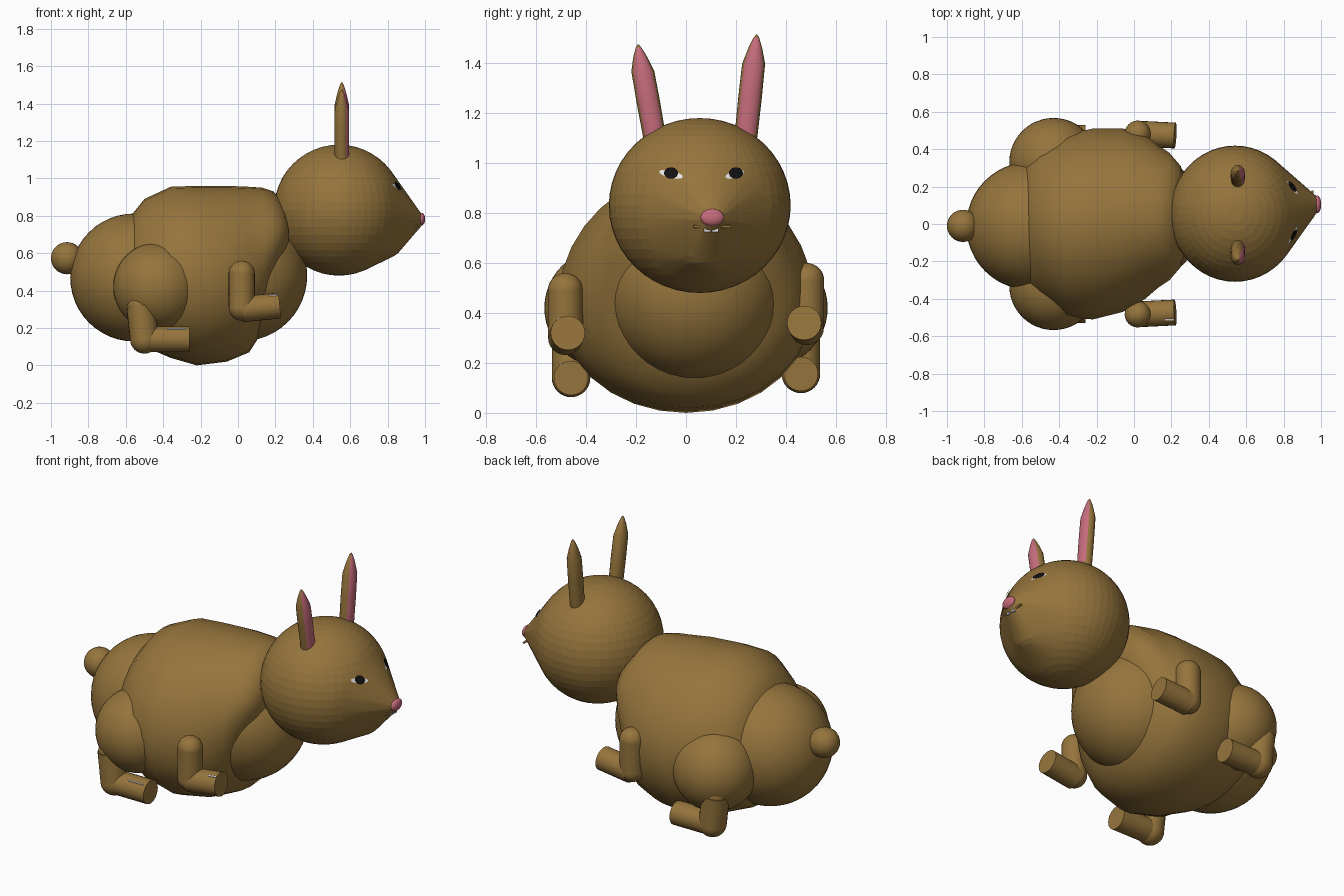
import bpy, bmesh, math
from mathutils import Vector, Matrix
from mathutils.bvhtree import BVHTree

cube = bpy.data.objects.get("Cube")
if cube:
    bpy.data.objects.remove(cube, do_unlink=True)


def material(name, rgb):
    m = bpy.data.materials.new(name)
    m.use_nodes = True
    m.diffuse_color = (*rgb, 1)
    m.node_tree.nodes["Principled BSDF"].inputs["Base Color"].default_value = (*rgb, 1)
    return m


FUR = material("brown_fur", (0.30, 0.175, 0.045))
PINK = material("pink", (0.56, 0.15, 0.20))
WHITE = material("white", (0.8, 0.8, 0.8))
BLACK = material("black", (0.006, 0.006, 0.006))


def finish(bm, name, *mats, angle=50):
    bmesh.ops.recalc_face_normals(bm, faces=bm.faces)
    mesh = bpy.data.meshes.new(name)
    bm.to_mesh(mesh)
    bm.free()
    obj = bpy.data.objects.new(name, mesh)
    bpy.context.collection.objects.link(obj)
    for m in mats:
        mesh.materials.append(m)
    bpy.ops.object.select_all(action="DESELECT")
    obj.select_set(True)
    bpy.context.view_layer.objects.active = obj
    bpy.ops.object.shade_smooth_by_angle(angle=math.radians(angle))
    return obj


def add_ball(bm, centre, radii, seg=32):
    mat = Matrix.Translation(centre) @ Matrix.Diagonal((*radii, 1))
    bmesh.ops.create_uvsphere(bm, u_segments=seg, v_segments=seg // 2, radius=1, matrix=mat)


def ball(name, centre, radii, mat=FUR, seg=32):
    if isinstance(radii, float):
        radii = (radii,) * 3
    bm = bmesh.new()
    add_ball(bm, centre, radii, seg)
    return finish(bm, name, mat)


def rod(name, a, b, r, mat=FUR):
    a, b = Vector(a), Vector(b)
    d = b - a
    bm = bmesh.new()
    m = Matrix.Translation((a + b) / 2) @ d.to_track_quat("Z", "Y").to_matrix().to_4x4()
    bmesh.ops.create_cone(bm, cap_ends=True, segments=24, radius1=r, radius2=r,
                          depth=d.length, matrix=m)
    return finish(bm, name, mat)


def loft(rings):
    """Skin a list of equally long point rings and close both ends."""
    bm = bmesh.new()
    loops = [[bm.verts.new(p) for p in ring] for ring in rings]
    n = len(loops[0])
    for lo, hi in zip(loops, loops[1:]):
        for i in range(n):
            bm.faces.new((lo[i], lo[(i + 1) % n], hi[(i + 1) % n], hi[i]))
    bm.faces.new(loops[0])
    bm.faces.new(loops[-1])
    return bm


def turn(n):
    return [(math.cos(t), math.sin(t)) for t in (math.tau * i / n for i in range(n))]


# Trunk: oval sections along x as (x, centre y, half width, low z, high z)
sections = [(-0.60, 0, 0.27, 0.22, 0.70), (-0.58, 0, 0.34, 0.15, 0.79),
            (-0.50, 0, 0.40, 0.10, 0.89), (-0.36, -0.01, 0.49, 0.04, 0.955),
            (-0.22, 0, 0.51, 0.0, 0.96), (-0.06, 0.02, 0.49, 0.02, 0.96),
            (0.06, 0.04, 0.44, 0.07, 0.955), (0.13, 0.04, 0.38, 0.18, 0.95),
            (0.19, 0.04, 0.34, 0.38, 0.93), (0.25, 0.04, 0.27, 0.55, 0.86),
            (0.27, 0.04, 0.20, 0.62, 0.80)]
finish(loft([[(x, cy + w * c * (1 - 0.07 * s), (lo + hi) / 2 + (hi - lo) / 2 * s)
              for c, s in turn(32)] for x, cy, w, lo, hi in sections]), "trunk", FUR)

# Rump, chest and tail
ball("rump", (-0.555, -0.01, 0.47), 0.342, seg=48)
ball("chest", (0.02, 0.035, 0.48), 0.35, seg=48)
ball("tail", (-0.914, -0.01, 0.573), 0.086)

# Head: skull, chin and snout tip wrapped in one skin
bm = bmesh.new()
add_ball(bm, (0.54, 0.055, 0.83), (0.348, 0.364, 0.35), 48)
add_ball(bm, (0.78, 0.07, 0.68), (0.11, 0.13, 0.11), 24)
add_ball(bm, (0.975, 0.105, 0.777), (0.02, 0.04, 0.03), 16)
hull = bmesh.ops.convex_hull(bm, input=bm.verts)
bmesh.ops.delete(bm, geom=[g for g in set(hull["geom_interior"] + hull["geom_unused"])
                           if isinstance(g, bmesh.types.BMVert)], context="VERTS")
skin = BVHTree.FromBMesh(bm)
finish(bm, "head", FUR)

# Nose, mouth and two front teeth
ball("nose", (0.98, 0.105, 0.782), (0.021, 0.047, 0.034), PINK)
rod("mouth", (0.955, 0.03, 0.745), (0.955, 0.18, 0.745), 0.006)
for side, y in (("right", 0.086), ("left", 0.118)):
    bm = bmesh.new()
    bmesh.ops.create_cube(bm, size=1, matrix=Matrix.Translation((0.953, y, 0.738))
                          @ Matrix.Diagonal((0.03, 0.026, 0.028, 1)))
    finish(bm, side + "_tooth", WHITE)


def eye_plate(name, y, z, ry, rz, tilt, lift, mat):
    """Oval laid onto the face, as rings of projected points."""
    rings = []
    for k in (1, 0.66, 0.33, 0.02):
        ring = []
        for c, s in turn(20):
            py, pz = y + k * (ry * c), z + k * (rz * s + tilt * c)
            hit = skin.ray_cast(Vector((2, py, pz)), Vector((-1, 0, 0)))[0]
            ring.append(hit + Vector((lift, 0, lift * 0.5)))
        rings.append(ring)
    bm = loft(rings)
    bm.faces.ensure_lookup_table()
    bmesh.ops.delete(bm, geom=[bm.faces[-2]], context="FACES_ONLY")
    for f in bm.faces:
        f.normal_update()
    obj = finish(bm, name, mat)
    if sum(p.normal.x for p in obj.data.polygons) < 0:
        obj.data.flip_normals()


# Eyes
for side, y, tilt in (("right", -0.06, -0.010), ("left", 0.195, 0.010)):
    eye_plate(side + "_eye_white", y, 0.953, 0.047 if tilt < 0 else 0.037, 0.015, tilt, 0.004, WHITE)
    eye_plate(side + "_pupil", y + (0.0 if tilt < 0 else 0.005), 0.956, 0.028, 0.023, 0, 0.008, BLACK)


# Ears: leaning tapered blades with a pink front
def ear(name, base, top):
    base, top = Vector(base), Vector(top)
    rings = []
    for t, k in ((0, 0.95), (0.12, 1), (0.45, 1.03), (0.74, 1), (0.88, 0.6), (0.97, 0.25), (1, 0.03)):
        p = base.lerp(top, t)
        rings.append([p + Vector((0.038 * k * c, 0.046 * k * s, 0)) for c, s in turn(20)])
    bm = loft(rings)
    bmesh.ops.recalc_face_normals(bm, faces=bm.faces)
    for f in bm.faces:
        h = (f.calc_center_median().z - base.z) / (top.z - base.z)
        f.material_index = int(f.normal.x > 0.55 and 0.12 < h < 0.95)
    finish(bm, name, FUR, PINK)


ear("right_ear", (0.555, -0.118, 1.06), (0.555, -0.192, 1.475))
ear("left_ear", (0.555, 0.235, 1.06), (0.555, 0.283, 1.515))

# Legs: rounded upper part, round joint and blunt foot on each side
for side, s, lift in (("right", -1, 0), ("left", 1, 0.04)):
    y, z = 0.483 * s, 0.31 + lift
    ball(side + "_shoulder", (0.02, y, z + 0.18), 0.07)
    rod(side + "_front_leg", (0.02, y, z + 0.18), (0.02, y, z), 0.07)
    ball(side + "_front_ankle", (0.02, y, z), 0.07)
    rod(side + "_front_foot", (0.02, y, z - 0.01), (0.22, y - 0.01 * s, z + 0.01), 0.069)

    z = 0.14 + lift * 0.4
    y = 0.46 * s
    ball(side + "_thigh", (-0.43, 0.33 * s, 0.42), 0.237, seg=48)
    ball(side + "_knee", (-0.52, y, z + 0.18), 0.072)
    rod(side + "_hind_leg", (-0.52, y, z + 0.18), (-0.50, y, z), 0.077)
    ball(side + "_hind_ankle", (-0.50, y, z), 0.077)
    rod(side + "_hind_foot", (-0.50, y, z), (-0.26, y, z), 0.069)

# Pale claw lines on the outer side of the right feet
rod("front_claw_line", (0.165, -0.512, 0.372), (0.215, -0.512, 0.377), 0.005, WHITE)
rod("hind_claw_line", (-0.38, -0.502, 0.195), (-0.28, -0.502, 0.195), 0.004, WHITE)
